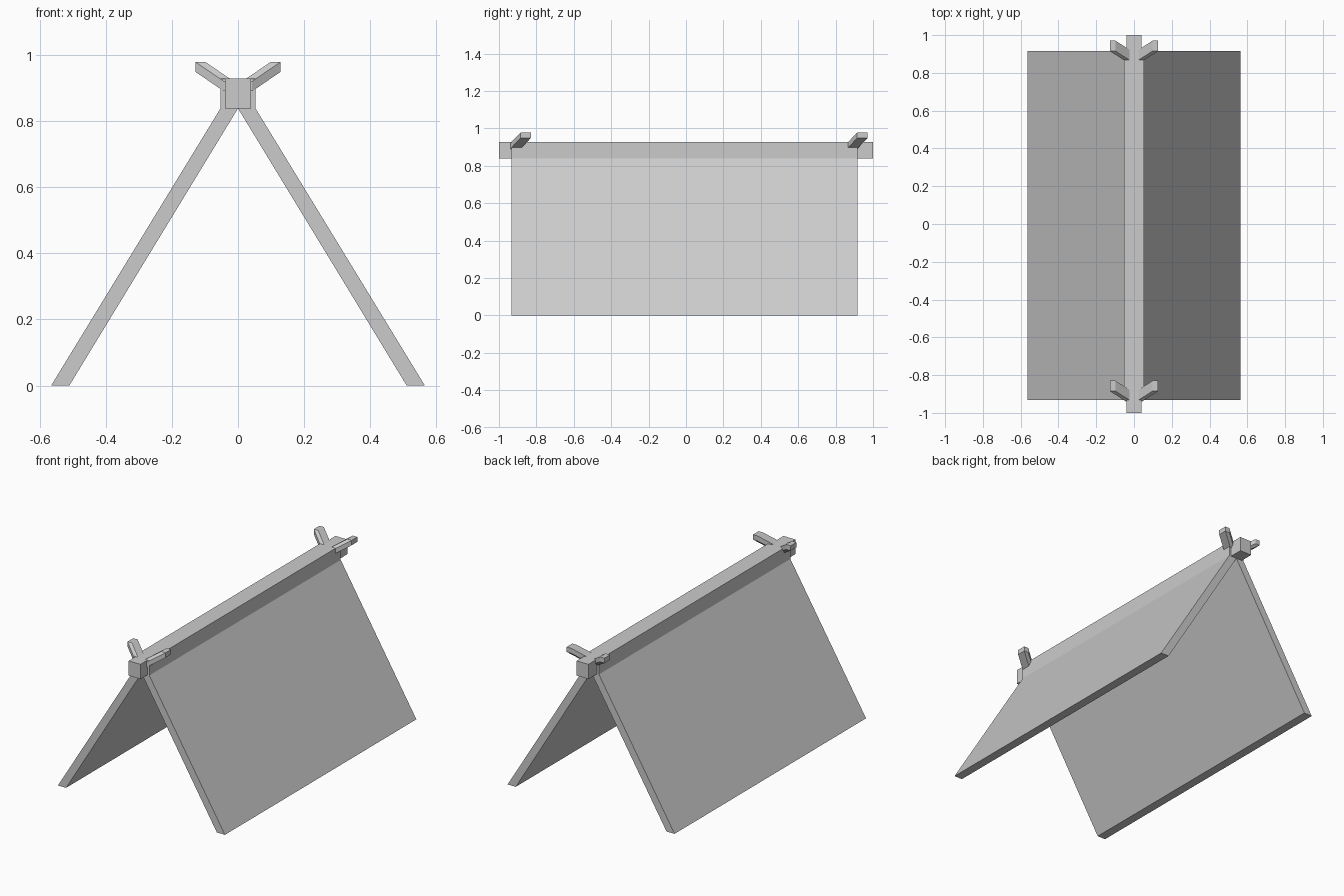
import bpy, bmesh
from mathutils import Vector

if "Cube" in bpy.data.objects:
    bpy.data.objects.remove(bpy.data.objects["Cube"])


def new_object(name, bm):
    bmesh.ops.recalc_face_normals(bm, faces=bm.faces[:])
    mesh = bpy.data.meshes.new(name)
    bm.to_mesh(mesh)
    bm.free()
    obj = bpy.data.objects.new(name, mesh)
    bpy.context.collection.objects.link(obj)
    return obj


def extrude_profile(name, profile, y0, y1):
    """Extrude an (x, z) profile along y."""
    bm = bmesh.new()
    face = bm.faces.new([bm.verts.new((x, y0, z)) for x, z in profile])
    ext = bmesh.ops.extrude_face_region(bm, geom=[face])
    moved = [v for v in ext["geom"] if isinstance(v, bmesh.types.BMVert)]
    bmesh.ops.translate(bm, verts=moved, vec=(0, y1 - y0, 0))
    return new_object(name, bm)


def swept_box(name, tip, size, sweep, side):
    """Hull of a small box slid along a diagonal."""
    bm = bmesh.new()
    for offset in (Vector((0, 0, 0)), Vector(sweep)):
        for i in range(8):
            p = Vector(tip) + offset + Vector(
                [size[k] * ((i >> k & 1) - 0.5) for k in range(3)])
            bm.verts.new((p.x * side, p.y, p.z))
    hull = bmesh.ops.convex_hull(bm, input=bm.verts[:])
    inside = {g for g in hull["geom_interior"] if isinstance(g, bmesh.types.BMVert)}
    bmesh.ops.delete(bm, geom=list(inside), context='VERTS')
    bmesh.ops.dissolve_limit(bm, angle_limit=0.01, verts=bm.verts[:], edges=bm.edges[:])
    return new_object(name, bm)


# Ridge beam
extrude_profile("ridge_beam",
                [(-0.04, 0.838), (0.04, 0.838), (0.04, 0.928), (-0.04, 0.928)], -1, 1)

# Sloping roof panels with an upright strip against the beam
panel = [(0.565, 0), (0.51, 0), (0, 0.838), (0.04, 0.838), (0.04, 0.928),
         (0.053, 0.928), (0.053, 0.838)]
for side, label in ((-1, "left"), (1, "right")):
    extrude_profile(f"{label}_roof_panel", [(x * side, z) for x, z in panel], -0.933, 0.917)

# Crossed horns at both gable ends
for y, end in ((-0.857, "front"), (0.943, "back")):
    for side, label in ((-1, "left"), (1, "right")):
        swept_box(f"{end}_{label}_horn", (0.113, y, 0.963), (0.03, 0.055, 0.03),
                  (-0.085, -0.055, -0.058), side)
